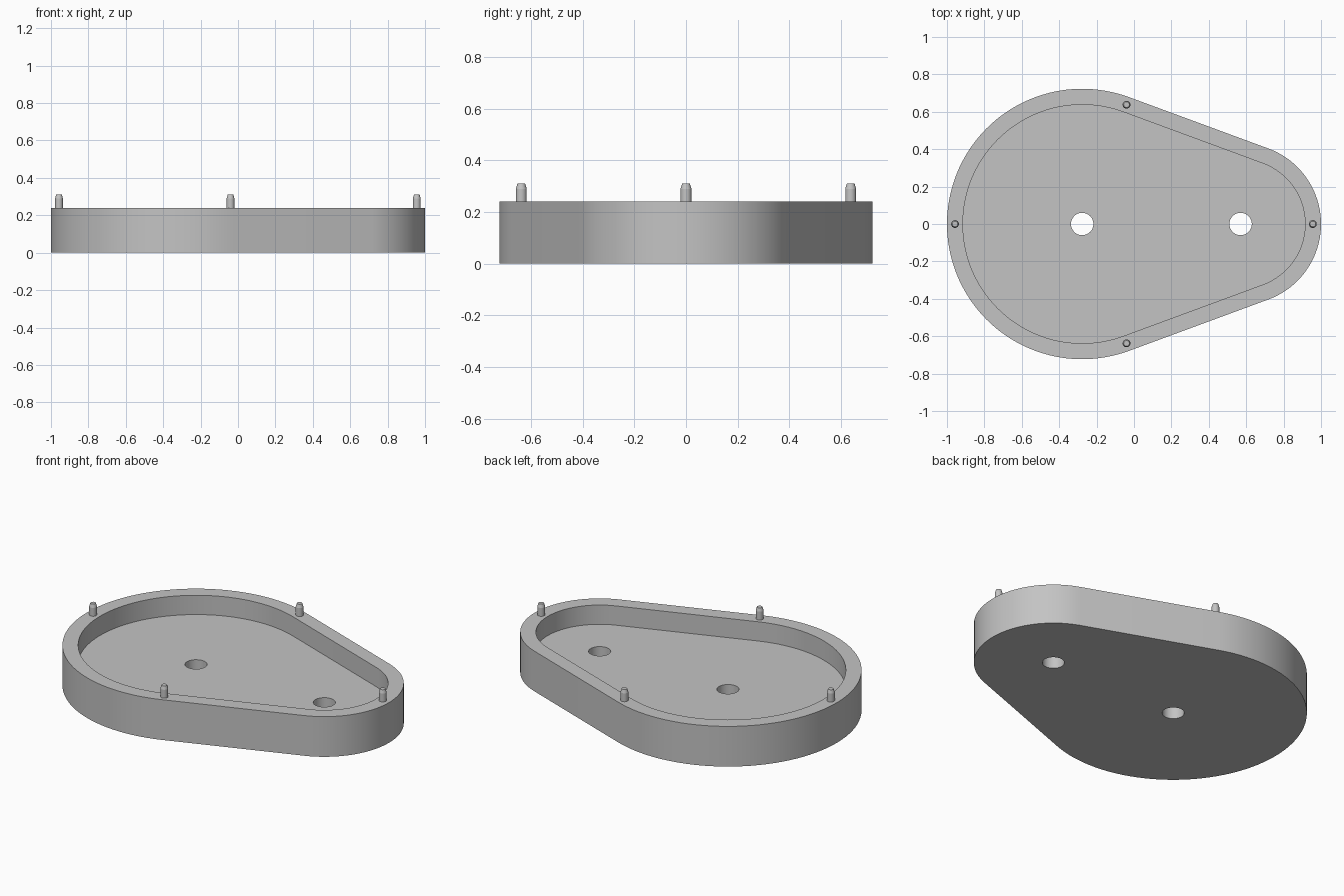
import bpy, bmesh, math
from mathutils import Vector

cube = bpy.data.objects.get("Cube")
if cube:
    bpy.data.objects.remove(cube, do_unlink=True)

BIG_X, SMALL_X = -0.277, 0.57        # centres of the two rounded ends
BIG_R, SMALL_R = 0.723, 0.43
WALL, HEIGHT, FLOOR = 0.085, 0.24, 0.125
HOLE_R = 0.06

grey = bpy.data.materials.new("plain grey")
grey.use_nodes = True
colour = (0.55, 0.55, 0.55, 1)
grey.diffuse_color = colour
grey.node_tree.nodes["Principled BSDF"].inputs["Base Color"].default_value = colour


def arc(cx, cy, r, start, end, steps):
    return [(cx + r * math.cos(start + (end - start) * i / steps),
             cy + r * math.sin(start + (end - start) * i / steps))
            for i in range(steps + 1)]


def circle(cx, cy, r, steps=32):
    return arc(cx, cy, r, 0, 2 * math.pi, steps)[:-1]


def outline(inset):
    """Two arcs joined by their common tangents."""
    a = math.acos((BIG_R - SMALL_R) / (SMALL_X - BIG_X))
    return (arc(SMALL_X, 0, SMALL_R - inset, -a, a, 40)
            + arc(BIG_X, 0, BIG_R - inset, a, 2 * math.pi - a, 64))


def ring(bm, points, z):
    verts = [bm.verts.new((x, y, z)) for x, y in points]
    for i, v in enumerate(verts):
        bm.edges.new((verts[i - 1], v))
    return verts


def band(bm, lower, upper):
    for i in range(len(lower)):
        bm.faces.new((lower[i - 1], lower[i], upper[i], upper[i - 1]))


def cap(bm, rings, normal):
    """Flat face filled between an outline and its holes."""
    edges = [bm.edges.get((r[i - 1], r[i])) for r in rings for i in range(len(r))]
    bmesh.ops.triangle_fill(bm, edges=edges, use_beauty=True, normal=Vector(normal))


def finish(bm, name):
    bmesh.ops.recalc_face_normals(bm, faces=bm.faces[:])
    mesh = bpy.data.meshes.new(name)
    bm.to_mesh(mesh)
    bm.free()
    mesh.materials.append(grey)
    obj = bpy.data.objects.new(name, mesh)
    bpy.context.collection.objects.link(obj)
    bpy.ops.object.select_all(action='DESELECT')
    obj.select_set(True)
    bpy.context.view_layer.objects.active = obj
    bpy.ops.object.shade_smooth_by_angle(angle=math.radians(14))


# Tray: outer wall, rim, inner wall, floor and two through holes
bm = bmesh.new()
outer_low = ring(bm, outline(0), 0)
outer_top = ring(bm, outline(0), HEIGHT)
inner_top = ring(bm, outline(WALL), HEIGHT)
inner_low = ring(bm, outline(WALL), FLOOR)
for lower, upper in ((outer_low, outer_top), (outer_top, inner_top), (inner_top, inner_low)):
    band(bm, lower, upper)
holes_low = [ring(bm, circle(x, 0, HOLE_R), 0) for x in (BIG_X, SMALL_X)]
holes_top = [ring(bm, circle(x, 0, HOLE_R), FLOOR) for x in (BIG_X, SMALL_X)]
for lower, upper in zip(holes_low, holes_top):
    band(bm, lower, upper)
cap(bm, [outer_low] + holes_low, (0, 0, -1))
cap(bm, [inner_low] + holes_top, (0, 0, 1))
finish(bm, "tray")

# Locating pins with tapered tips, standing on the rim
pins = {"left_pin": (0.956, 0), "right_pin": (-0.957, 0),
        "front_pin": (-0.04, -0.638), "back_pin": (-0.04, 0.638)}
for name, (x, y) in pins.items():
    bm = bmesh.new()
    rings = [ring(bm, circle(x, y, r), z)
             for r, z in ((0.021, HEIGHT - 0.02), (0.021, 0.29), (0.015, 0.31))]
    band(bm, rings[0], rings[1])
    band(bm, rings[1], rings[2])
    bm.faces.new(rings[0])
    bm.faces.new(rings[2])
    finish(bm, name)
